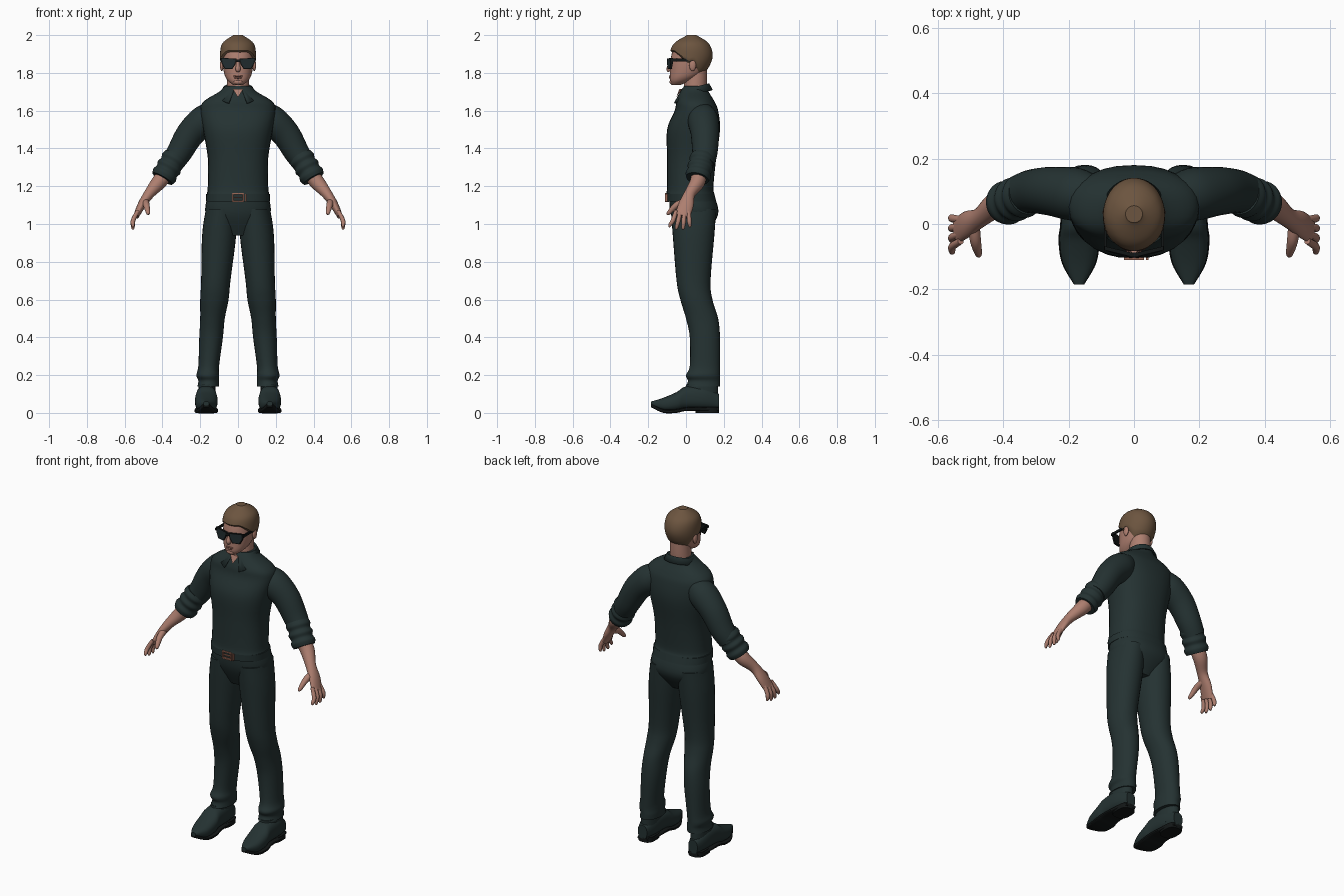
import bpy, bmesh, math
from mathutils import Matrix, Vector

if "Cube" in bpy.data.objects:
    bpy.data.objects.remove(bpy.data.objects["Cube"])


def material(name, *rgb):
    mat = bpy.data.materials.new(name)
    mat.use_nodes = True
    mat.diffuse_color = (*rgb, 1)
    mat.node_tree.nodes["Principled BSDF"].inputs["Base Color"].default_value = (*rgb, 1)
    return mat


CLOTH = material("dark_green_cloth", .018, .032, .032)
SKIN = material("skin", .42, .21, .16)
LIP = material("lip", .3, .13, .1)
HAIR = material("brown_hair", .15, .09, .05)
BLACK = material("black", .006, .008, .008)
LENS = material("dark_lens", .015, .025, .028)
COPPER = material("copper", .35, .15, .1)
SIDES = (("left_", 1), ("right_", -1))
parts = []


def finish(name, bm, *materials):
    bmesh.ops.recalc_face_normals(bm, faces=bm.faces)
    mesh = bpy.data.meshes.new(name)
    bm.to_mesh(mesh)
    bm.free()
    for mat in materials:
        mesh.materials.append(mat)
    part = bpy.data.objects.new(name, mesh)
    bpy.context.collection.objects.link(part)
    parts.append(part)
    return part


def placed(centre, size):
    return Matrix.Translation(centre) @ Matrix.Diagonal((*size, 1))


def box(name, centre, size, mat):
    bm = bmesh.new()
    bmesh.ops.create_cube(bm, size=1, matrix=placed(centre, size))
    finish(name, bm, mat)


def blob(name, centre, radii, mat):
    bm = bmesh.new()
    bmesh.ops.create_uvsphere(bm, u_segments=20, v_segments=12, radius=1, matrix=placed(centre, radii))
    finish(name, bm, mat)


def blend(rows, steps=5):
    """Smooth curve through rows of numbers."""
    result = []
    last = len(rows) - 1
    for i in range(last):
        before, start, end, after = rows[max(i - 1, 0)], rows[i], rows[i + 1], rows[min(i + 2, last)]
        for step in range(steps):
            t = step / steps
            ease = t * t * (3 - 2 * t)
            rise, fall = t * (1 - t) ** 2 / 2, t * t * (1 - t) / 2
            result.append([p + (q - p) * ease + (q - o) * rise - (r - p) * fall
                           for o, p, q, r in zip(before, start, end, after)])
    return result + [list(rows[-1])]


def ring(centre, across, along, power=1, count=28):
    """Rounded cross-section; a lower power makes it squarer."""
    points = []
    for i in range(count):
        angle = i * math.tau / count
        c, s = (math.copysign(abs(w) ** power, w) for w in (math.cos(angle), math.sin(angle)))
        points.append(Vector(centre) + Vector(across) * c + Vector(along) * s)
    return points


def skin(name, rings, mat):
    bm = bmesh.new()
    loops = [[bm.verts.new(point) for point in loop] for loop in rings]
    for lower, upper in zip(loops, loops[1:]):
        for i in range(len(lower)):
            bm.faces.new((lower[i - 1], lower[i], upper[i], upper[i - 1]))
    bm.faces.new(loops[0])
    bm.faces.new(loops[-1])
    return finish(name, bm, mat)


def stack(name, rows, mat, power=.85, side=1):
    """Level slices: height, inner x, outer x, front y, back y."""
    rings = []
    for z, inner, outer, front, back in blend(rows):
        centre = (side * (inner + outer) / 2, (front + back) / 2, z)
        rings.append(ring(centre, ((outer - inner) / 2, 0, 0), (0, (back - front) / 2, 0), power))
    return skin(name, rings, mat)


def body(name, rows, mat, power=.85):
    """Centred slices: height, half width, front y, back y."""
    return stack(name, [(z, -w, w, front, back) for z, w, front, back in rows], mat, power)


def tube(name, rows, mat, side=1):
    """Path points with a thickness radius and an optional width radius."""
    rows = blend(rows)
    path = [Vector(row[:3]) for row in rows]
    rings = []
    for i, row in enumerate(rows):
        heading = (path[min(i + 1, len(path) - 1)] - path[max(i - 1, 0)]).normalized()
        wide = Vector((0, 1, 0))
        wide = (wide - heading * wide.dot(heading)).normalized()
        loop = ring(path[i], heading.cross(wide) * row[3], wide * row[-1])
        rings.append([Vector((side * p.x, p.y, p.z)) for p in loop])
    return skin(name, rings, mat)


# Shirt, belt and seat of the trousers
body("shirt", [(1.16, .165, -.105, .15), (1.2, .16, -.1, .145), (1.35, .16, -.1, .16), (1.5, .185, -.1, .18), (1.6, .2, -.06, .17),
               (1.65, .18, -.05, .15), (1.7, .1, -.03, .12), (1.73, .07, -.01, .11)], CLOTH)
body("belt", [(1.12, .17, -.1, .16), (1.16, .17, -.1, .15)], CLOTH)
body("trouser_seat", [(1.15, .16, -.09, .15), (1.05, .17, -.08, .17), (.94, .08, -.03, .1)], CLOTH)

# Buckle frame, prong and belt loop
for label, sign in (("upper_left", 1), ("lower_right", -1)):
    box("buckle_bar_" + label, (0, -.1, 1.14 + sign * .02), (.06, .02, .008), COPPER)
    box("buckle_post_" + label, (sign * .027, -.1, 1.14), (.008, .02, .045), COPPER)
box("buckle_prong", (0, -.1, 1.14), (.04, .02, .006), COPPER)
box("belt_loop", (.04, -.1, 1.14), (.008, .02, .04), COPPER)

# Shoe slices: y, half width, bottom, top
shoe = blend([(-.185, .015, .04, .06), (-.12, .05, .01, .08), (-.05, .06, .01, .11), (0, .055, .02, .14),
              (.1, .05, .02, .14), (.175, .03, .02, .1)])

for name, side in SIDES:
    # Legs and shoes
    stack(name + "trouser_leg", [
        (1.08, .01, .17, -.08, .16), (.94, .01, .19, -.07, .15), (.7, .04, .195, -.05, .13), (.6, .05, .2, -.03, .14),
        (.5, .07, .2, 0, .17), (.4, .08, .205, .02, .18), (.25, .1, .21, .02, .18), (.2, .1, .22, 0, .18),
        (.17, .1, .21, .01, .18), (.14, .1, .215, 0, .18)], CLOTH, .95, side)
    stack(name + "shoe_ankle", [(.05, .12, .21, -.01, .17), (.15, .12, .21, 0, .17)], CLOTH, .95, side)
    skin(name + "shoe", [ring((side * .168, y, (low + high) / 2), (wide, 0, 0), (0, 0, (high - low) / 2), .8)
                         for y, wide, low, high in shoe], CLOTH)
    skin(name + "sole", [ring((side * .168, y, low), (wide * 1.05, 0, 0), (0, 0, .01), .5)
                         for y, wide, low, high in shoe], BLACK)
    stack(name + "heel", [(0, .12, .215, .05, .175), (.03, .12, .215, .05, .175)], BLACK, .7, side)

    # Sleeves with rolled cuffs
    tube(name + "sleeve", [(.1, .09, 1.6, .05), (.17, .09, 1.555, .08), (.25, .1, 1.48, .075),
                           (.31, .1, 1.38, .067), (.35, .09, 1.32, .06)], CLOTH, side)
    upper, lower = Vector((.33, .09, 1.36)), Vector((.4, .06, 1.24))
    tube(name + "cuff", [(*upper.lerp(lower, i / 6), .061 + .007 * (i % 2)) for i in range(7)], CLOTH, side)

    # Forearms and hands
    tube(name + "forearm", [(.38, .07, 1.27, .04, .04), (.42, .06, 1.22, .04, .04), (.47, .02, 1.16, .028, .03),
                            (.51, 0, 1.1, .022, .04), (.54, -.02, 1.04, .015, .04)], SKIN, side)
    for i, finger in enumerate(("index", "middle", "ring", "little")):
        knuckle, tip = -.052 + .022 * i, -.085 + .035 * i
        end = .97 + .006 * (i - 1.5) ** 2
        tube(name + finger + "_finger", [(.53, knuckle, 1.07, .01), (.555, (knuckle + tip) / 2, 1.02, .012),
                                         (.556, tip, end + .01, .009), (.554, tip, end, .004)], SKIN, side)
    tube(name + "thumb", [(.49, 0, 1.12, .018), (.485, -.05, 1.1, .017), (.476, -.09, 1.06, .011), (.474, -.1, 1.05, .004)], SKIN, side)

# Neck, open throat and collar
body("neck", [(1.66, .06, -.01, .1), (1.74, .058, -.01, .11), (1.84, .055, 0, .11)], SKIN, 1)
bm = bmesh.new()
corners = [bm.verts.new(p) for p in ((-.028, -.035, 1.715), (.028, -.035, 1.715), (0, -.052, 1.67), (0, -.02, 1.715))]
bmesh.ops.convex_hull(bm, input=corners)
finish("throat", bm, SKIN)

bm = bmesh.new()
steps = 40
strips = []
for i in range(steps + 1):
    angle = .3 + (math.tau - .6) * i / steps
    x, y = math.sin(angle), -math.cos(angle)
    point = max(0, 1 - min(i, steps - i) / 7)
    top = 1.725 + .02 * y
    edges = ((.068, top - .01), (.077, top), (.095 + .02 * point, top - .035 - .03 * point))
    strips.append([bm.verts.new(((r + .05 * point * (r > .09)) * x, .046 + r * y, z)) for r, z in edges])
for a, b in zip(strips, strips[1:]):
    for i in (1, 2):
        bm.faces.new((a[i - 1], a[i], b[i], b[i - 1]))
collar = finish("collar", bm, CLOTH)
collar.modifiers.new("thickness", "SOLIDIFY").thickness = .008

# Head and face
profile = [(1.736, .025, -.075, -.03), (1.76, .055, -.085, .03), (1.8, .074, -.085, .09), (1.88, .084, -.08, .13),
           (1.95, .073, -.055, .11), (1.99, .015, .015, .045)]
head = blend(profile)
body("head", profile, SKIN, .92)
tube("nose", [(0, -.08, 1.87, .01), (0, -.085, 1.845, .01), (0, -.09, 1.82, .014), (0, -.086, 1.808, .01)], SKIN)
blob("upper_lip", (0, -.081, 1.783), (.025, .009, .005), LIP)
blob("lower_lip", (0, -.081, 1.774), (.021, .009, .006), LIP)
blob("chin", (0, -.073, 1.752), (.026, .014, .014), SKIN)


def between(rows, value):
    """Straight-line lookup in rows sorted by their first number."""
    for low, high in zip(rows, rows[1:]):
        if value <= high[0]:
            return Vector(low[1:]).lerp(Vector(high[1:]), (value - low[0]) / (high[0] - low[0]))
    return Vector(rows[-1][1:])


# Hair: a shell whose lower edge follows the hairline from front to back
hairline = [(-1, 1.91, 0), (-.06, 1.91, 0), (-.01, 1.87, 0), (.02, 1.85, 0), (.04, 1.86, 0), (.1, 1.8, 0), (1, 1.79, 0)]
levels, columns = 16, 64
rings = []
for level in range(levels + 1):
    t = level / levels
    grow = .011 if level else .002
    loop = []
    for column in range(columns):
        angle = column * math.tau / columns
        rim = between(hairline, .025 + .105 * math.sin(angle))[0]
        z = rim + (1.99 - rim) * math.sin(t * math.pi / 2)
        wide, front, back = between(head, z)
        loop.append(((wide + grow) * math.cos(angle),
                     (front + back) / 2 + ((back - front) / 2 + grow) * math.sin(angle), z + .01 * t))
    rings.append(loop)
skin("hair", rings, HAIR)

# Ears and dark glasses
for name, side in SIDES:
    blob(name + "ear", (side * .086, .035, 1.84), (.01, .018, .03), SKIN)
    bm = bmesh.new()
    rim = [bm.verts.new((side * x, 2.5 * x * x - .1, z)) for x, z in
           ((.008, 1.875), (.09, 1.88), (.086, 1.85), (.07, 1.82), (.03, 1.82), (.014, 1.845))]
    front = bm.faces.new(rim)
    back = bmesh.ops.extrude_face_region(bm, geom=[front], use_keep_orig=True)["geom"]
    bmesh.ops.translate(bm, vec=(0, .012, 0), verts=[v for v in back if isinstance(v, bmesh.types.BMVert)])
    bmesh.ops.inset_individual(bm, faces=[front], thickness=.006)
    front.material_index = 1
    finish(name + "glass", bm, BLACK, LENS)
    box(name + "temple", (side * .088, -.025, 1.868), (.008, .12, .014), BLACK)
box("glasses_bridge", (0, -.094, 1.865), (.024, .014, .014), BLACK)

# Smooth shading with crisp edges
bpy.ops.object.select_all(action="DESELECT")
for part in parts:
    part.select_set(True)
bpy.context.view_layer.objects.active = parts[0]
bpy.ops.object.shade_smooth_by_angle(angle=math.radians(40))
